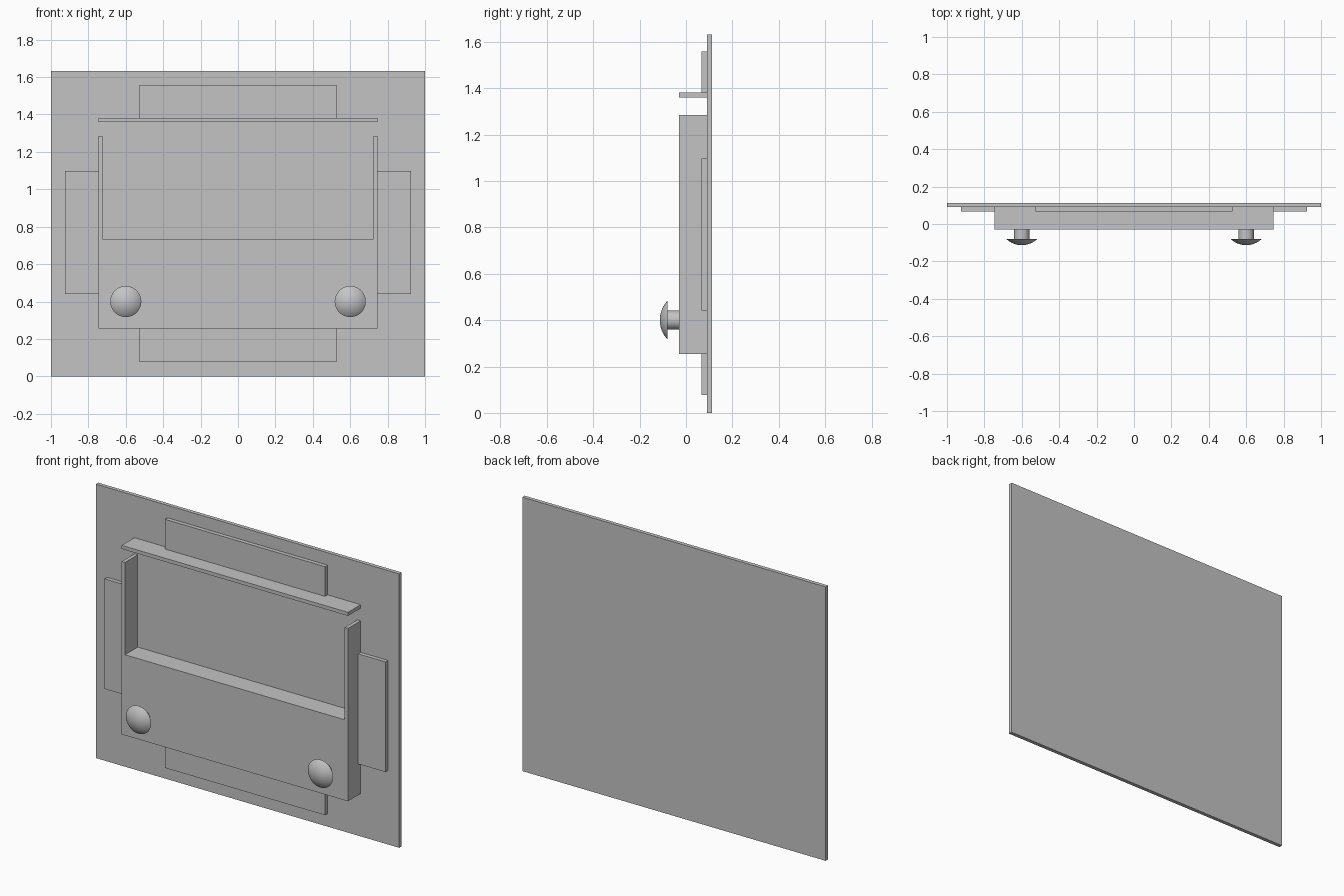
import bpy
import bmesh
import math
from mathutils import Matrix

cube = bpy.data.objects.get("Cube")
if cube:
    bpy.data.objects.remove(cube, do_unlink=True)

# Single grey finish
GREY = (0.55, 0.55, 0.55, 1.0)
grey = bpy.data.materials.new("plain grey")
grey.use_nodes = True
grey.diffuse_color = GREY
grey.node_tree.nodes["Principled BSDF"].inputs["Base Color"].default_value = GREY

# Depth levels, from the rear face to the front of the holder
REAR, PLATE, TAB, FRONT = 0.113, 0.09, 0.066, -0.03
HALF, WALL = 0.746, 0.724          # holder half width, inside half width
LOW, LIP, HIGH = 0.255, 0.735, 1.285


def finish(name, bm):
    bmesh.ops.recalc_face_normals(bm, faces=bm.faces)
    mesh = bpy.data.meshes.new(name)
    bm.to_mesh(mesh)
    bm.free()
    mesh.materials.append(grey)
    obj = bpy.data.objects.new(name, mesh)
    bpy.context.collection.objects.link(obj)
    return obj


def extrude_outline(name, outline, y_front, y_back):
    """Extrude an x-z outline along y."""
    bm = bmesh.new()
    face = bm.faces.new([bm.verts.new((x, y_front, z)) for x, z in outline])
    geom = bmesh.ops.extrude_face_region(bm, geom=[face])["geom"]
    verts = [g for g in geom if isinstance(g, bmesh.types.BMVert)]
    bmesh.ops.translate(bm, verts=verts, vec=(0, y_back - y_front, 0))
    return finish(name, bm)


def slab(name, x0, x1, z0, z1, y_front, y_back):
    return extrude_outline(name, [(x0, z0), (x1, z0), (x1, z1), (x0, z1)], y_front, y_back)


def lathe(name, profile, x, z, steps=48):
    """Spin a (radius, y) profile around a front-to-back axis."""
    bm = bmesh.new()
    verts = [bm.verts.new((r, y, 0)) for r, y in profile]
    edges = [bm.edges.new(pair) for pair in zip(verts, verts[1:])]
    bmesh.ops.spin(bm, geom=verts + edges, cent=(0, 0, 0), axis=(0, 1, 0),
                   angle=math.tau, steps=steps)
    bmesh.ops.remove_doubles(bm, verts=bm.verts, dist=0.0001)
    bmesh.ops.transform(bm, matrix=Matrix.Translation((x, 0, z)), verts=bm.verts)
    obj = finish(name, bm)
    bpy.ops.object.select_all(action="DESELECT")
    obj.select_set(True)
    bpy.context.view_layer.objects.active = obj
    bpy.ops.object.shade_smooth_by_angle(angle=math.radians(35))
    return obj


# Back plate
slab("back_plate", -1, 1, 0, 1.632, PLATE, REAR)

# U-shaped holder: deep lower panel with two thin side walls
extrude_outline("holder", [(-HALF, LOW), (HALF, LOW), (HALF, HIGH), (WALL, HIGH),
                           (WALL, LIP), (-WALL, LIP), (-WALL, HIGH), (-HALF, HIGH)],
                FRONT, PLATE)

# Shelf above the holder
slab("top_shelf", -HALF, HALF, 1.36, 1.381, FRONT, PLATE)

# Thin tabs around the holder
slab("top_tab", -0.527, 0.527, 1.381, 1.558, TAB, PLATE)
slab("bottom_tab", -0.527, 0.527, 0.077, LOW, TAB, PLATE)
slab("left_tab", HALF, 0.926, 0.441, 1.097, TAB, PLATE)
slab("right_tab", -0.926, -HALF, 0.441, 1.097, TAB, PLATE)

# Knobs: short stem under a shallow domed cap
CAP_R, CAP_H, CAP_Y, STEM_R = 0.083, 0.033, -0.08, 0.041
ball = (CAP_R ** 2 + CAP_H ** 2) / (2 * CAP_H)
sweep = math.asin(CAP_R / ball)
dome = [(ball * math.sin(sweep * i / 10),
         CAP_Y - CAP_H + ball * (1 - math.cos(sweep * i / 10))) for i in range(11)]
for side, x in (("left", 0.6), ("right", -0.6)):
    lathe(side + "_knob_cap", dome + [(0, CAP_Y)], x, 0.4)
    lathe(side + "_knob_stem", [(0, CAP_Y), (STEM_R, CAP_Y), (STEM_R, FRONT), (0, FRONT)], x, 0.4)
